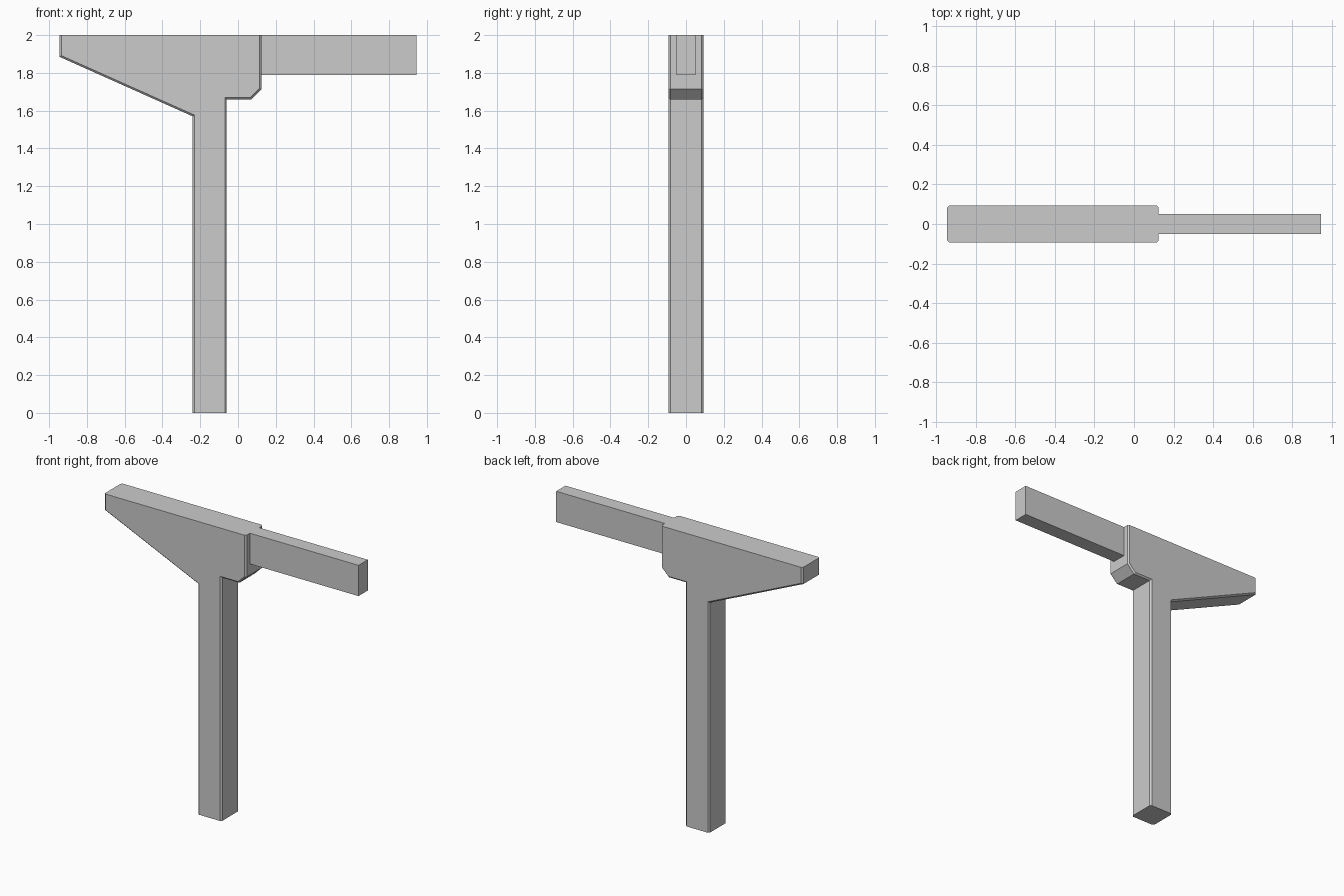
import bpy
import bmesh

cube = bpy.data.objects.get("Cube")
if cube:
    bpy.data.objects.remove(cube, do_unlink=True)

# One plain grey for the whole support
GREY = (0.6, 0.6, 0.6, 1)
grey = bpy.data.materials.new("light_grey")
grey.use_nodes = True
grey.diffuse_color = GREY
grey.node_tree.nodes["Principled BSDF"].inputs["Base Color"].default_value = GREY

HEIGHT = 2.0


def extrude_profile(name, profile, half_depth, chamfer=0):
    """Extrude an x-z outline along y; chamfer its long edges, leaving the top and foot sharp."""
    bm = bmesh.new()
    front = bm.faces.new([bm.verts.new((x, -half_depth, z)) for x, z in profile])
    back = bmesh.ops.extrude_face_region(bm, geom=[front], use_keep_orig=True)["geom"]
    verts = [v for v in back if isinstance(v, bmesh.types.BMVert)]
    bmesh.ops.translate(bm, verts=verts, vec=(0, 2 * half_depth, 0))
    bmesh.ops.recalc_face_normals(bm, faces=bm.faces)
    if chamfer:
        def is_chamfered(edge):
            a, b = (v.co for v in edge.verts)
            flat_end = abs(a.z - b.z) < 1e-4 and (a.z < 1e-4 or a.z > HEIGHT - 1e-4)
            return abs(a.y - b.y) < 1e-4 and not flat_end

        edges = [e for e in bm.edges if is_chamfered(e)]
        bmesh.ops.bevel(bm, geom=edges, offset=chamfer, segments=1,
                        affect='EDGES', clamp_overlap=True)
    mesh = bpy.data.meshes.new(name)
    bm.to_mesh(mesh)
    bm.free()
    mesh.materials.append(grey)
    obj = bpy.data.objects.new(name, mesh)
    bpy.context.collection.objects.link(obj)
    return obj


# Post with a tapering arm on one side and a short corbel on the other
extrude_profile("post_and_bracket", [
    (-0.945, HEIGHT), (-0.945, 1.885), (-0.24, 1.57), (-0.24, 0),
    (-0.06, 0), (-0.06, 1.66), (0.07, 1.66), (0.125, 1.715), (0.125, HEIGHT),
], 0.093, chamfer=0.01)

# Narrow beam carried by the bracket
extrude_profile("beam", [
    (0.125, HEIGHT), (0.125, 1.79), (0.945, 1.79), (0.945, HEIGHT),
], 0.05)
